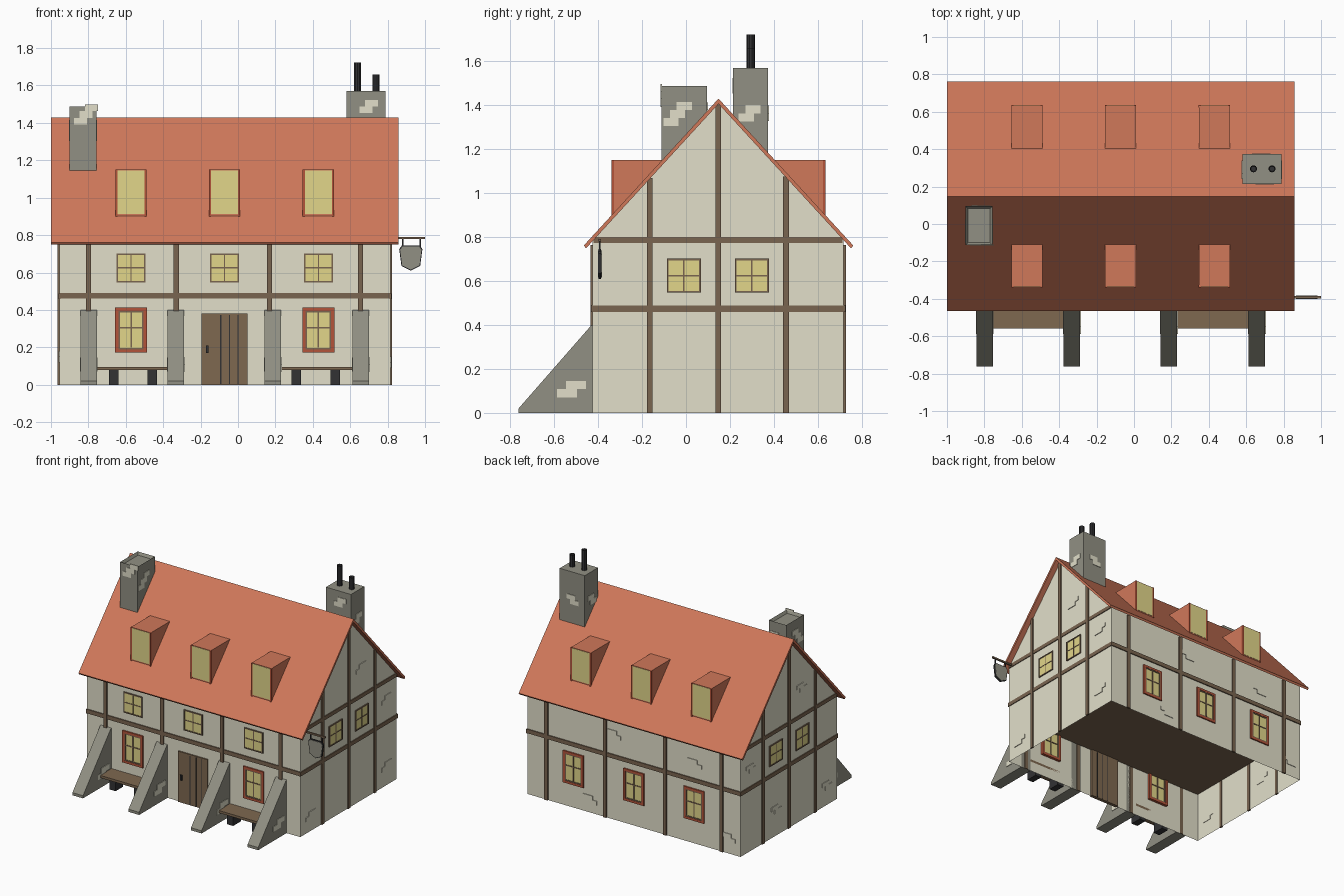
import bpy, bmesh, math
from mathutils import Matrix

if "Cube" in bpy.data.objects:
    bpy.data.objects.remove(bpy.data.objects["Cube"])

def material(name, rgb):
    lin = [((c / 255 + 0.055) / 1.055) ** 2.4 if c > 10 else c / 3300 for c in rgb]
    m = bpy.data.materials.new(name)
    m.diffuse_color = (*lin, 1)
    m.use_nodes = True
    m.node_tree.nodes["Principled BSDF"].inputs["Base Color"].default_value = m.diffuse_color
    return m

PLASTER = material("cream plaster", (226, 223, 202))
TILE = material("terracotta tile", (208, 120, 90))
GLASS = material("yellow glass", (226, 214, 138))
BEAM = material("dark timber", (122, 101, 80))
WOOD = material("door wood", (126, 104, 80))
STONE = material("grey stone", (145, 144, 131))
RED = material("red window frame", (180, 84, 58))
IRON = material("black iron", (50, 50, 52))

def finish(name, bm, mat):
    bmesh.ops.recalc_face_normals(bm, faces=bm.faces)
    me = bpy.data.meshes.new(name)
    bm.to_mesh(me)
    bm.free()
    me.materials.append(mat)
    ob = bpy.data.objects.new(name, me)
    bpy.context.collection.objects.link(ob)
    return ob

def boxes(name, items, mat):
    """One object from boxes given as (x0, x1, y0, y1, z0, z1)."""
    bm = bmesh.new()
    for a, b, c, d, e, f in items:
        mtx = Matrix.Translation(((a + b) / 2, (c + d) / 2, (e + f) / 2)) @ \
            Matrix.Diagonal((abs(b - a), abs(d - c), abs(f - e), 1))
        bmesh.ops.create_cube(bm, size=1, matrix=mtx)
    return finish(name, bm, mat)

def extrude_x(name, profile, spans, mat, skip=()):
    """Extrude a (y, z) profile along x for each span; skip drops side faces."""
    bm = bmesh.new()
    for x0, x1 in spans:
        A = [bm.verts.new((x0, y, z)) for y, z in profile]
        B = [bm.verts.new((x1, y, z)) for y, z in profile]
        bm.faces.new(A)
        bm.faces.new(B[::-1])
        n = len(A)
        for i in range(n):
            if i not in skip:
                j = (i + 1) % n
                bm.faces.new((A[i], B[i], B[j], A[j]))
    return finish(name, bm, mat)

# A side is (axis of its normal, plane position, outward sign)
X0, X1, Y0, Y1 = -0.955, 0.815, -0.425, 0.717
FRONT, BACK = ("y", Y0, -1), ("y", Y1, 1)
LEFT, RIGHT = ("x", X0, -1), ("x", X1, 1)

def on(side, u0, u1, z0, z1, d0, d1):
    """Box lying on a side, from depth d0 to d1 outward."""
    axis, p, s = side
    a, b = sorted((p + s * d0, p + s * d1))
    return (u0, u1, a, b, z0, z1) if axis == "y" else (a, b, u0, u1, z0, z1)

def frame(side, u, z, w, h, t, d0, d1):
    """Four bars around a centred opening."""
    return [on(side, u - w / 2, u - w / 2 + t, z - h / 2, z + h / 2, d0, d1),
            on(side, u + w / 2 - t, u + w / 2, z - h / 2, z + h / 2, d0, d1),
            on(side, u - w / 2 + t, u + w / 2 - t, z - h / 2, z - h / 2 + t, d0, d1),
            on(side, u - w / 2 + t, u + w / 2 - t, z + h / 2 - t, z + h / 2, d0, d1)]

RY, RZ, SLOPE, T = 0.148, 1.43, 1.09, 0.024
def roof_z(y):
    return RZ - SLOPE * abs(y - RY)

# Walls: gabled shell, open underneath
extrude_x("walls", [(Y0, 0), (Y1, 0), (Y1, roof_z(Y1) - T), (RY, RZ - T), (Y0, roof_z(Y0) - T)],
          [(X0, X1)], PLASTER, skip=(0, 2, 3))
boxes("upper_floor", [(X0 + .005, X1 - .005, Y0 + .005, Y1 - .005, 0.38, 0.395)], BEAM)

# Roof: chevron slab
E0, E1 = -0.465, 0.761
extrude_x("roof", [(E0, roof_z(E0)), (RY, RZ), (E1, roof_z(E1)),
                   (E1 - .01, roof_z(E1 - .01) - T), (RY, RZ - T), (E0 + .01, roof_z(E0 + .01) - T)],
          [(-1.0, 0.857)], TILE)

# Timber framing
beams = []
for s in (FRONT, BACK):
    beams.append(on(s, X0, X1, 0.46, 0.49, -.005, .008))
    for x in (-0.80, -0.33, 0.168, 0.655):
        beams.append(on(s, x - .014, x + .014, 0, 0.765, -.005, .010))
for s in (LEFT, RIGHT):
    beams += [on(s, Y0 - .008, Y1 + .008, 0.458, 0.488, -.005, .006),
              on(s, Y0 + .005, Y1 - .005, 0.772, 0.80, -.005, .006)]
    for y in (-0.165, 0.147, 0.455):
        beams.append(on(s, y - .013, y + .013, 0, roof_z(y) - .02, -.005, .009))
boxes("timber_beams", beams, BEAM)

# Windows: red-framed ground floor, plain upper floor
WX = (-0.572, -0.072, 0.43)
tall = [(FRONT, WX[0]), (FRONT, WX[2])] + [(BACK, x) for x in WX]
small = [(FRONT, x) for x in WX] + [(s, y) for s in (LEFT, RIGHT) for y in (-0.01, 0.30)]
red, bars, panes = [], [], []
for s, u in tall:
    z = 0.292
    red += frame(s, u, z, .17, .24, .017, -.02, .010)
    bars += frame(s, u, z, .138, .208, .009, -.015, .008)
    bars.append(on(s, u - .004, u + .004, .20, .385, -.012, .007))
    bars.append(on(s, u - .06, u + .06, .301, .309, -.012, .007))
    panes.append(on(s, u - .066, u + .066, .192, .392, -.008, .004))
for s, u in small:
    z = 0.625
    bars += frame(s, u, z, .155, .155, .008, -.005, .008)
    bars.append(on(s, u - .0035, u + .0035, .555, .695, 0, .006))
    bars.append(on(s, u - .07, u + .07, z - .0035, z + .0035, 0, .006))
    panes.append(on(s, u - .071, u + .071, .553, .697, -.004, .004))
boxes("window_frames", red, RED)
boxes("window_bars", bars, BEAM)

# Dormers: wedges on both slopes, with glass and trim
spans = [(x - .082, x + .082) for x in WX]
trim = []
for name, m in (("front", 1), ("back", -1)):
    f = lambda y: RY + m * (y - RY)
    extrude_x(name + "_dormers", [(f(-.335), .88), (f(-.335), 1.15), (f(-.10), 1.15)], spans, TILE)
    side = ("y", f(-.335), -m)
    for x in WX:
        panes.append(on(side, x - .073, x + .073, .912, 1.146, 0, .002))
        trim += [on(side, x - .084, x - .073, .90, 1.150, -.008, .004),
                 on(side, x + .073, x + .084, .90, 1.150, -.008, .004)]
boxes("dormer_trim", trim, RED)
boxes("window_panes", panes, GLASS)

# Door with plank gaps and handle
boxes("door", [on(FRONT, -.195, .05, 0, .38, -.015, .010)], WOOD)
boxes("door_gaps", [on(FRONT, x - .003, x + .003, 0.005, .372, -.018, .012)
                    for x in (-.092, -.045, 0.0)], IRON)
boxes("door_handle", [on(FRONT, -.172, -.158, .17, .21, .008, .02)], IRON)

# Sloping buttresses
BX = (-0.798, -0.332, 0.187, 0.657)
extrude_x("buttresses", [(-.762, 0), (Y0, 0), (Y0, .40), (-.434, .395), (-.762, .02)],
          [(x - .044, x + .044) for x in BX], STONE)

# Benches between buttresses
boxes("bench_seats", [(-.755, -.375, -.56, Y0, .078, .096), (.23, .614, -.56, Y0, .078, .096)], WOOD)
boxes("bench_legs", [(x - .026, x + .026, -.54, -.45, 0, .078) for x in (-.665, -.458, .312, .52)], IRON)

# Chimneys; the front one has a shallow rim around its flue
C1, C2 = (-.90, -.757, -.112, .095), (.58, .788, .215, .373)
boxes("back_chimney", [(*C2, 1.1, 1.57)], STONE)
ob = boxes("front_chimney", [(*C1, 1.0, 1.488)], STONE)
bm = bmesh.new()
bm.from_mesh(ob.data)
top = max(bm.faces, key=lambda f: f.calc_center_median().z)
bmesh.ops.inset_region(bm, faces=[top], thickness=.018)
for v in top.verts:
    v.co.z -= .02
bm.to_mesh(ob.data)
bm.free()

# Chimney pots
bm = bmesh.new()
for x, top in ((.639, 1.722), (.738, 1.66)):
    bmesh.ops.create_cone(bm, cap_ends=True, segments=10, radius1=.019, radius2=.019,
                          depth=top - 1.55, matrix=Matrix.Translation((x, .295, (top + 1.55) / 2)))
caps = [f for f in bm.faces if f.normal.z > .9]
bmesh.ops.inset_individual(bm, faces=caps, thickness=.005)
for f in caps:
    for v in f.verts:
        v.co.z -= .03
finish("chimney_pots", bm, IRON)

# Exposed brick clusters on stone and plaster
def cluster(side, u, z, w=.06, h=.035, rows=3, d=.004):
    return [on(side, u + (k - .5 * rows) * w / 2 - w * .4, u + (k - .5 * rows) * w / 2 + w * .75,
               z + (k - rows / 2) * h, z + (k + 1 - rows / 2) * h, -.003, d) for k in range(rows)]
patches = []
for (a, b, c, d), zz, rows in ((C1, 1.36, 3), (C2, 1.363, 2)):
    for s in (("x", a, -1), ("x", b, 1)):
        patches += cluster(s, (c + d) / 2 - .025 * (rows - 2), zz, .06, .037, rows)
    patches += cluster(("y", c, -1), (a + b) / 2 + .02, zz + .085 + .04 * (3 - rows), .06, .035, rows)
    patches += cluster(("y", d, 1), (a + b) / 2, zz, .06, .035, rows)
for x in BX:
    for m in (-1, 1):
        patches += cluster(("x", x + m * .044, m), -.515, .108, .08, .037, 2)
for s, spots in ((RIGHT, ((.3, 1.0), (.6, .65), (.6, .15), (-.3, .12))),
                 (LEFT, ((.0, 1.0), (.6, .62), (.3, .2), (-.3, .15))),
                 (BACK, ((.1, .64), (-.57, .6), (-.85, .12), (.3, .1)))):
    for u, z in spots:
        patches += cluster(s, u, z, .07, .03, 2, .005)
boxes("exposed_bricks", patches, PLASTER)

# Hanging sign: bracket, links, shield with a dark rim
boxes("sign_bracket", [(.80, 1.0, -.398, -.386, .779, .791)], BEAM)
boxes("sign_links", [(x - .004, x + .004, -.396, -.388, .735, .782) for x in (.88, .975)], IRON)
shield = [(-.048, .745), (.048, .745), (.062, .725), (.05, .635), (.0, .61), (-.05, .635), (-.062, .725)]
for name, k, t, mat in (("sign_rim", 1, .006, IRON), ("sign_face", .92, .009, STONE)):
    bm = bmesh.new()
    rings = [[bm.verts.new((.924 + u * k, -.392 + s * t, .68 + (z - .68) * k)) for u, z in shield]
             for s in (-1, 1)]
    for r in rings:
        bm.faces.new(r)
    for i in range(len(shield)):
        bm.faces.new((rings[0][i - 1], rings[0][i], rings[1][i], rings[1][i - 1]))
    finish(name, bm, mat)
